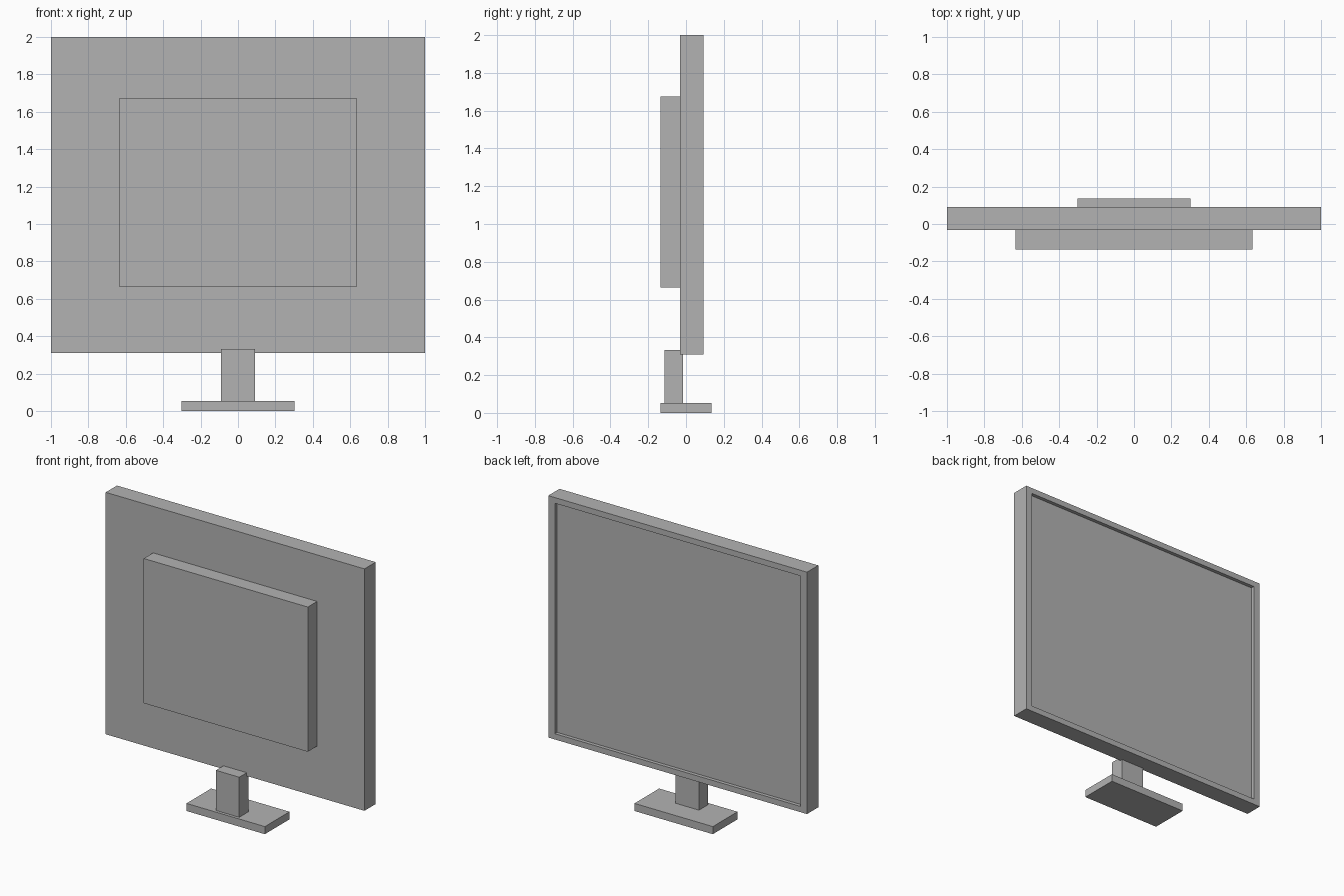
import bpy
import bmesh

if "Cube" in bpy.data.objects:
    bpy.data.objects.remove(bpy.data.objects["Cube"])

grey = bpy.data.materials.new("plain_grey")
grey.diffuse_color = (0.45, 0.45, 0.45, 1)
grey.use_nodes = True
grey.node_tree.nodes["Principled BSDF"].inputs["Base Color"].default_value = grey.diffuse_color


def box(name, x, y, z, recess=None):
    """Box from (min, max) ranges; recess = (side, height, depth) sinks the +y face."""
    bm = bmesh.new()
    bmesh.ops.create_cube(bm, size=1)
    for v in bm.verts:
        for i, (lo, hi) in enumerate((x, y, z)):
            v.co[i] = hi if v.co[i] > 0 else lo
    if recess:
        side, height, depth = recess
        face = max(bm.faces, key=lambda f: f.normal.y)
        cx, cz = sum(x) / 2, sum(z) / 2
        # rim around the opening, then the sunken display
        bmesh.ops.inset_region(bm, faces=[face], thickness=0.02)
        for v in face.verts:
            v.co.x = x[1] - side if v.co.x > cx else x[0] + side
            v.co.z = z[1] - height if v.co.z > cz else z[0] + height
        floor = bmesh.ops.extrude_discrete_faces(bm, faces=[face])["faces"][0]
        for v in floor.verts:
            v.co.y -= depth
    bmesh.ops.recalc_face_normals(bm, faces=bm.faces)
    mesh = bpy.data.meshes.new(name)
    bm.to_mesh(mesh)
    bm.free()
    mesh.materials.append(grey)
    obj = bpy.data.objects.new(name, mesh)
    bpy.context.collection.objects.link(obj)
    return obj


# Display housing with recessed screen
box("screen_panel", (-1, 1), (-0.032, 0.092), (0.31, 2), recess=(0.05, 0.04, 0.025))
# Raised cover on the opposite side
box("rear_cover", (-0.634, 0.634), (-0.135, -0.032), (0.664, 1.675))
# Stand
box("stand_neck", (-0.09, 0.09), (-0.115, -0.015), (0.05, 0.333))
box("stand_base", (-0.303, 0.303), (-0.136, 0.136), (0, 0.053))
